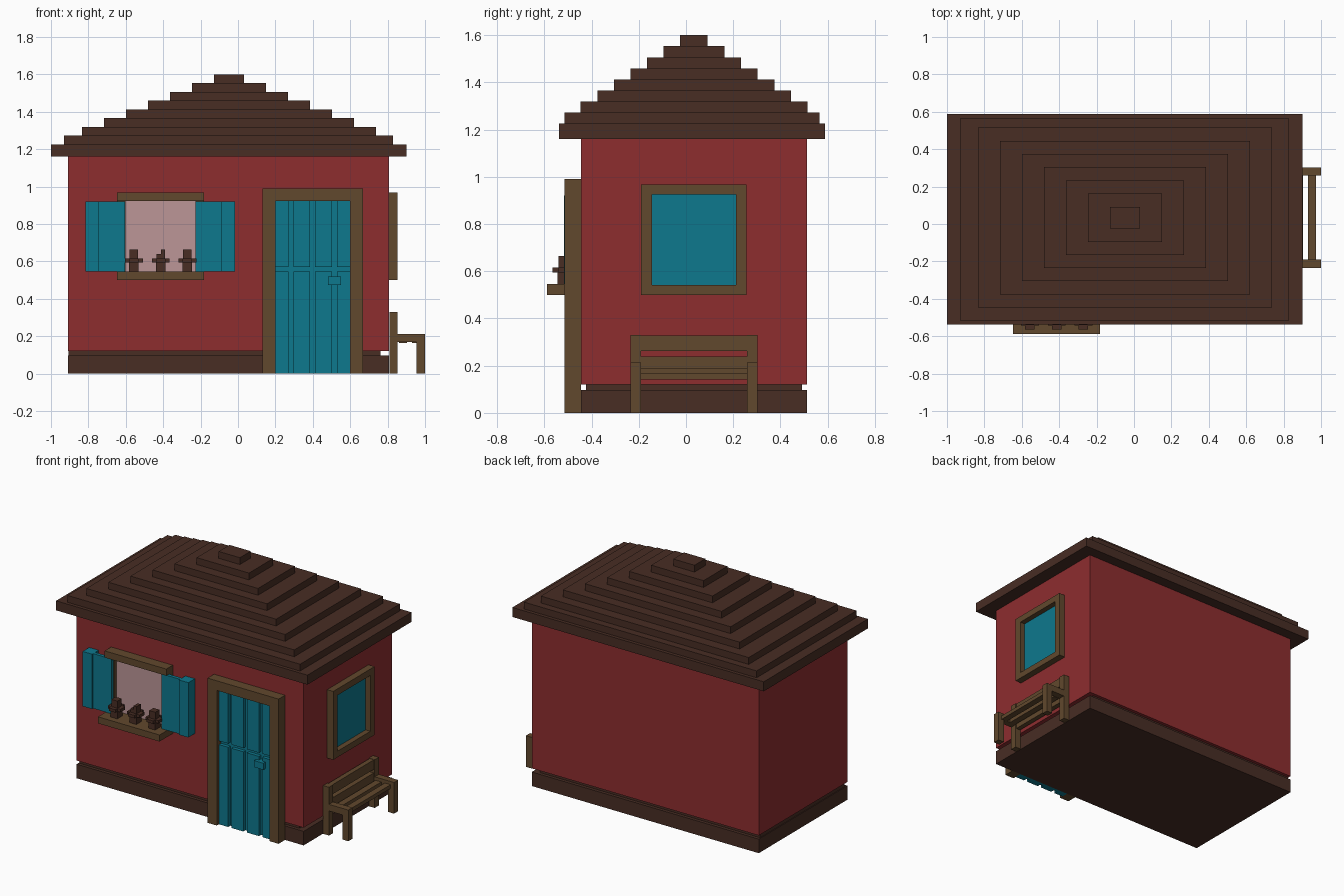
import bpy, bmesh


def material(name, rgb):
    m = bpy.data.materials.new(name)
    lin = [((c / 255 + 0.055) / 1.055) ** 2.4 if c > 10 else c / 255 / 12.92 for c in rgb]
    m.diffuse_color = (*lin, 1)
    return m


RED = material("red_wall", (141, 45, 47))
DARK = material("dark_brown", (72, 45, 36))
WOOD = material("wood", (97, 72, 45))
TEAL = material("teal", (13, 120, 141))
PINK = material("pale_pink", (188, 150, 151))


def boxes(name, mat, *ranges):
    """One object made of boxes, each given as (x0, x1, y0, y1, z0, z1)."""
    bm = bmesh.new()
    for x0, x1, y0, y1, z0, z1 in ranges:
        vs = bmesh.ops.create_cube(bm, size=1)["verts"]
        for v in vs:
            v.co = (x1 if v.co.x > 0 else x0, y1 if v.co.y > 0 else y0, z1 if v.co.z > 0 else z0)
    me = bpy.data.meshes.new(name)
    bm.to_mesh(me)
    bm.free()
    me.materials.append(mat)
    ob = bpy.data.objects.new(name, me)
    bpy.context.collection.objects.link(ob)
    return ob


X0, X1, Y0, Y1 = -0.91, 0.808, -0.445, 0.513

# Foundation, recessed course and walls
boxes("foundation", DARK, (X0, X1, Y0, Y1, 0, 0.096))
boxes("recessed_course", DARK, (X0 + 0.005, 0.762, Y0 + 0.022, Y1 - 0.022, 0.096, 0.121))
boxes("walls", RED, (X0, X1, Y0, Y1, 0.121, 1.16))

# Stepped hip roof
z = 1.16
tiers = [(-1, 0.902, -0.538, 0.588, 1.225), (-0.93, 0.83, -0.515, 0.565, 1.272)]
for i in range(7):
    tiers.append((-0.835 + 0.1177 * i, 0.738 - 0.1177 * i,
                  -0.446 + 0.0702 * i, 0.515 - 0.0705 * i, 1.319 + 0.0468 * i))
for i, (x0, x1, y0, y1, top) in enumerate(tiers):
    boxes(f"roof_tier_{i + 1}", DARK, (x0, x1, y0, y1, z, top))
    z = top

# Front window
boxes("front_window_frame", WOOD,
      (-0.648, -0.182, -0.515, Y0, 0.922, 0.968),
      (-0.648, -0.602, -0.48, Y0, 0.545, 0.922),
      (-0.228, -0.182, -0.48, Y0, 0.545, 0.922))
boxes("front_window_sill", WOOD, (-0.648, -0.182, -0.588, Y0, 0.5, 0.545))
boxes("front_window_pane", PINK, (-0.602, -0.228, Y0 - 0.008, Y0, 0.545, 0.922))

# Shutters, mirrored about the window centre
for side, s in (("left", -1), ("right", 1)):
    def span(a, b):
        return sorted((-0.415 + s * a, -0.415 + s * b))
    boxes(f"{side}_shutter", TEAL,
          (*span(0.188, 0.328), -0.505, -0.482, 0.545, 0.92),
          (*span(0.328, 0.4), -0.516, Y0, 0.545, 0.92))

# Flower pots on the sill
for i, x in enumerate((-0.557, -0.413, -0.271)):
    y = -0.517
    top = (x - 0.023, x + 0.023, y - 0.023, y + 0.023, 0.615, 0.664)
    parts = [(x - 0.025, x + 0.025, y - 0.028, y + 0.028, 0.545, 0.595),
             (x - 0.048, x + 0.048, y - 0.025, y + 0.025, 0.595, 0.615),
             (x - 0.025, x + 0.025, y - 0.048, y + 0.048, 0.595, 0.615)]
    if i == 1:  # middle plant is stepped
        parts += [(*top[:4], 0.615, 0.64), (x, *top[1:4], 0.64, 0.664)]
    else:
        parts.append(top)
    boxes(f"flower_pot_{i + 1}", DARK, *parts)

# Door with planks split by a horizontal groove
boxes("door_frame", WOOD,
      (0.13, 0.2, -0.515, Y0, 0, 0.99),
      (0.6, 0.668, -0.515, Y0, 0, 0.99),
      (0.2, 0.6, -0.515, Y0, 0.924, 0.99))
boxes("door_panel", TEAL, (0.2, 0.6, -0.468, Y0, 0, 0.924))
for i, (a, b) in enumerate(((0.2, 0.27), (0.297, 0.385), (0.412, 0.503), (0.53, 0.6))):
    boxes(f"door_plank_{i + 1}", TEAL,
          (a, b, -0.492, -0.468, 0, 0.545), (a, b, -0.492, -0.468, 0.57, 0.924))
boxes("door_handle", TEAL, (0.482, 0.552, -0.515, -0.468, 0.475, 0.52))

# Side window
boxes("side_window_frame", WOOD,
      (X1, 0.854, -0.19, 0.256, 0.924, 0.968),
      (X1, 0.854, -0.19, 0.256, 0.5, 0.542),
      (X1, 0.854, -0.19, -0.143, 0.542, 0.924),
      (X1, 0.854, 0.212, 0.256, 0.542, 0.924))
boxes("side_window_pane", TEAL, (X1, X1 + 0.009, -0.143, 0.212, 0.542, 0.924))

# Bench by the side wall
for side, y in (("front", -0.236), ("back", 0.258)):
    boxes(f"bench_{side}_end", WOOD,
          (0.81, 0.854, y, y + 0.045, 0, 0.33),
          (0.854, 1.0, y, y + 0.045, 0.168, 0.213),
          (0.955, 1.0, y, y + 0.045, 0, 0.168))
boxes("bench_backrest", WOOD,
      (0.815, 0.848, -0.191, 0.258, 0.263, 0.328),
      (0.815, 0.848, -0.191, 0.258, 0.142, 0.238))
boxes("bench_seat", WOOD,
      (0.86, 0.904, -0.191, 0.258, 0.165, 0.191),
      (0.93, 0.974, -0.191, 0.258, 0.165, 0.191))
